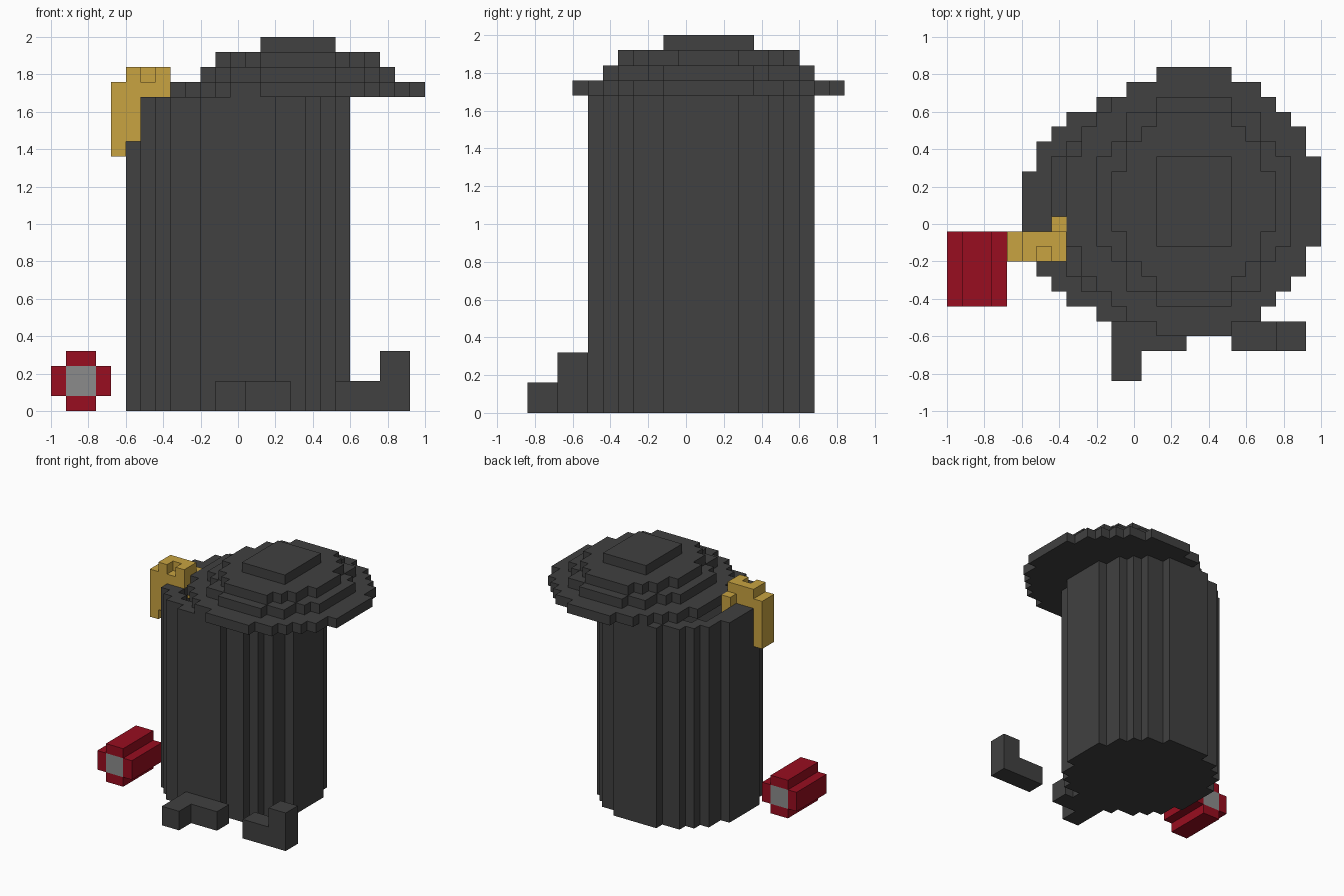
import bpy, bmesh, math

if "Cube" in bpy.data.objects:
    bpy.data.objects.remove(bpy.data.objects["Cube"])

U = 0.08  # size of one block

def material(name, rgb):
    m = bpy.data.materials.new(name)
    m.diffuse_color = (*rgb, 1)
    m.use_nodes = True
    m.node_tree.nodes["Principled BSDF"].inputs["Base Color"].default_value = m.diffuse_color
    return m

DARK = material("dark grey", (0.052, 0.052, 0.052))
GOLD = material("peel yellow", (0.58, 0.366, 0.053))
RED = material("can red", (0.314, 0.004, 0.014))
METAL = material("can metal", (0.26, 0.26, 0.26))

def finish(bm, name, mat):
    bmesh.ops.recalc_face_normals(bm, faces=bm.faces)
    me = bpy.data.meshes.new(name)
    bm.to_mesh(me)
    bm.free()
    me.materials.append(mat)
    ob = bpy.data.objects.new(name, me)
    bpy.context.collection.objects.link(ob)
    return ob

def boxes(name, mat, items):
    """Object made of boxes given as (x0, x1, y0, y1, z0, z1)."""
    bm = bmesh.new()
    for x0, x1, y0, y1, z0, z1 in items:
        for v in bmesh.ops.create_cube(bm, size=1)["verts"]:
            v.co = (x1 if v.co.x > 0 else x0,
                    y1 if v.co.y > 0 else y0,
                    z1 if v.co.z > 0 else z0)
    return finish(bm, name, mat)

def stepped_disc(name, mat, cx, cy, rx, ry, rows, z0, z1):
    """Blocky ellipse (radii in blocks, odd width) extruded from z0 to z1."""
    right = []
    for j in range(rows):
        dy = j - (rows - 1) / 2
        h = math.floor(rx * math.sqrt(1 - (dy / ry) ** 2) + 1e-6) + 0.5
        if right and right[-1][0] == h:
            right[-1] = (h, dy + 0.5)
        else:
            right += [(h, dy - 0.5), (h, dy + 0.5)]
    outline = right + [(-x, y) for x, y in reversed(right)]
    bm = bmesh.new()
    f = bm.faces.new([bm.verts.new((cx + x * U, cy + y * U, z0)) for x, y in outline])
    ext = bmesh.ops.extrude_face_region(bm, geom=[f])
    for v in ext["geom"]:
        if isinstance(v, bmesh.types.BMVert):
            v.co.z = z1
    return finish(bm, name, mat)

# Bin body, hollowed out
body = stepped_disc("bin_body", DARK, 0, 0.08, 7.5, 7.5, 15, 0, 1.68)
cutter = stepped_disc("hollow_cutter", DARK, 0, 0.08, 5.9, 5.9, 11, 0.16, 1.8)
cutter.hide_render = True
cutter.hide_viewport = True
mod = body.modifiers.new("hollow", 'BOOLEAN')
mod.operation = 'DIFFERENCE'
mod.solver = 'EXACT'
mod.object = cutter

# Lid pushed to one side: three stepped tiers and a flat knob
for i in range(3):
    nx, ny = (17, 13, 11)[i], (18, 14, 12)[i]
    stepped_disc(f"lid_tier_{i + 1}", DARK, 0.32, 0.12, nx / 2, ny / 2, ny,
                 1.68 + i * U, 1.76 + i * U)
boxes("lid_knob", DARK, [(0.12, 0.52, -0.12, 0.36, 1.92, 2.0)])

# Two feet / scraps at the front
boxes("foot_left", DARK, [(-0.12, 0.04, -0.84, -0.52, 0, 0.16),
                          (0.04, 0.28, -0.68, -0.52, 0, 0.16)])
boxes("foot_right", DARK, [(0.52, 0.76, -0.68, -0.52, 0, 0.16),
                           (0.76, 0.92, -0.68, -0.52, 0, 0.32)])

# Fruit peel draped over the rim
boxes("fruit_peel", GOLD, [
    (-0.68, -0.60, -0.20, -0.04, 1.36, 1.76),   # outer flap
    (-0.60, -0.52, -0.20, -0.12, 1.44, 1.68),   # flap corner
    (-0.60, -0.36, -0.20, -0.04, 1.68, 1.76),   # over the rim
    (-0.60, -0.52, -0.20, -0.12, 1.76, 1.84),
    (-0.60, -0.36, -0.12, -0.04, 1.76, 1.84),
    (-0.44, -0.36, -0.20, -0.12, 1.76, 1.84),
    (-0.44, -0.36, -0.04, 0.04, 1.52, 1.76),    # inner flap
])

# Drink can lying on the ground
Y0, Y1 = -0.44, -0.04
boxes("can_shell", RED, [(-1.0, -0.92, Y0, Y1, 0.08, 0.24),
                         (-0.76, -0.68, Y0, Y1, 0.08, 0.24),
                         (-0.92, -0.76, Y0, Y1, 0.0, 0.08),
                         (-0.92, -0.76, Y0, Y1, 0.24, 0.32)])
boxes("can_ends", METAL, [(-0.92, -0.76, Y0, Y1, 0.08, 0.24)])
